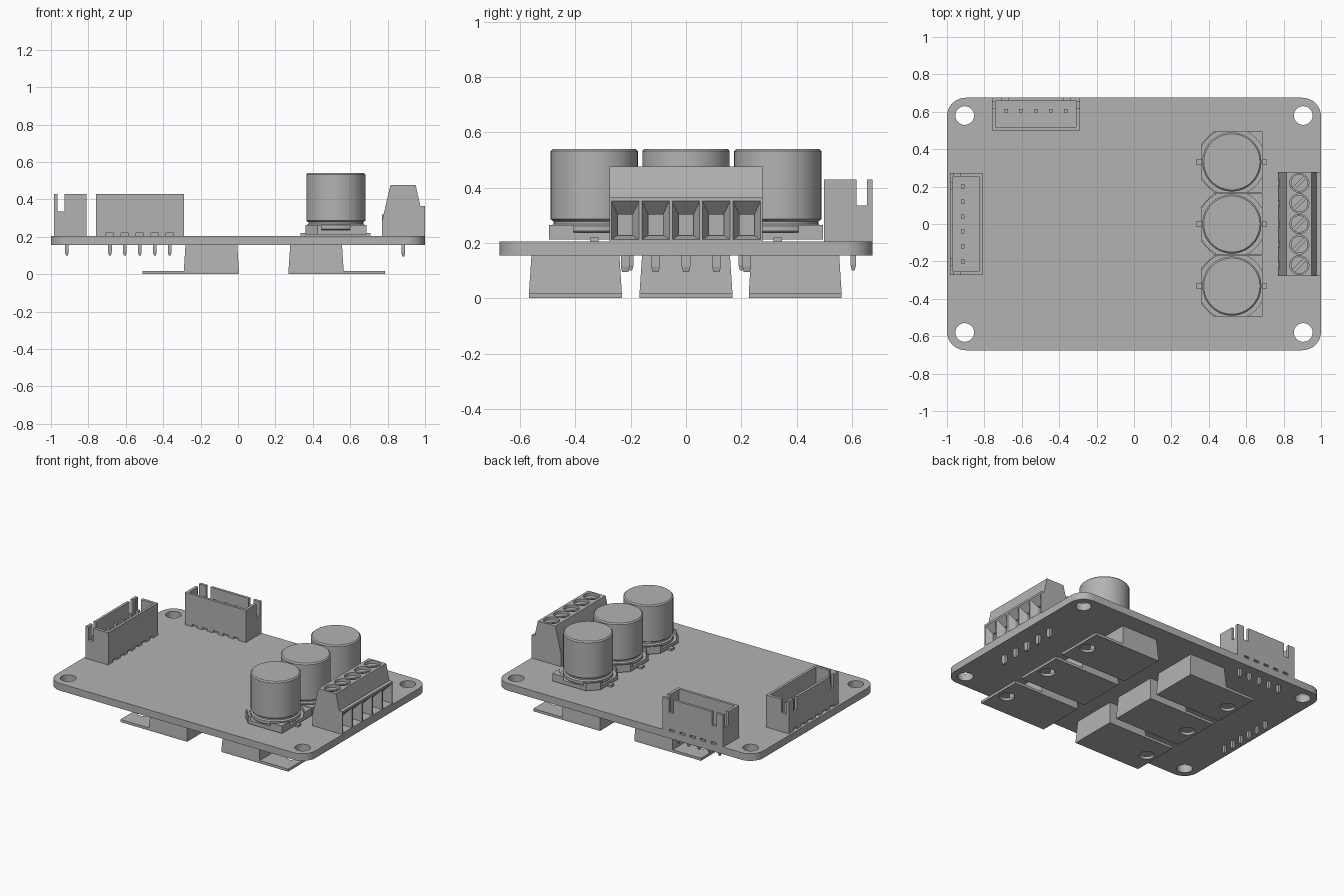
import bpy, bmesh, math
from mathutils import Matrix, Vector

cube = bpy.data.objects.get("Cube")
if cube:
    bpy.data.objects.remove(cube, do_unlink=True)

grey = bpy.data.materials.new("plain grey")
grey.use_nodes = True
colour = (0.45, 0.45, 0.45, 1)
grey.diffuse_color = colour
grey.node_tree.nodes["Principled BSDF"].inputs["Base Color"].default_value = colour

BOARD_BOTTOM, BOARD_TOP = 0.155, 0.205


# ---- helpers ----
def prism(bm, outline, vector):
    """Extrude a flat outline of 3D points along a vector."""
    face = bm.faces.new([bm.verts.new(p) for p in outline])
    ext = bmesh.ops.extrude_face_region(bm, geom=[face])
    verts = [g for g in ext["geom"] if isinstance(g, bmesh.types.BMVert)]
    bmesh.ops.translate(bm, verts=verts, vec=vector)


def box(bm, x, y, z, inset=0.0):
    """Box from ranges; inset narrows its top on every side."""
    made = bmesh.ops.create_cube(bm, size=1)["verts"]
    for v in made:
        shrink = inset if v.co.z > 0 else 0
        for axis, span in enumerate((x, y, z)):
            side = v.co[axis] > 0
            v.co[axis] = span[side]
            if axis < 2:
                v.co[axis] += -shrink if side else shrink


def cylinder(bm, x, y, r, z0, z1, sides=32):
    place = Matrix.Translation((x, y, (z0 + z1) / 2))
    bmesh.ops.create_cone(bm, cap_ends=True, segments=sides, radius1=r,
                          radius2=r, depth=z1 - z0, matrix=place)


def finish(name, bm, smooth=False):
    bmesh.ops.recalc_face_normals(bm, faces=bm.faces[:])
    mesh = bpy.data.meshes.new(name)
    bm.to_mesh(mesh)
    bm.free()
    mesh.materials.append(grey)
    obj = bpy.data.objects.new(name, mesh)
    bpy.context.collection.objects.link(obj)
    if smooth:
        smooth_edges(obj)
    return obj


def activate(obj):
    bpy.ops.object.select_all(action="DESELECT")
    obj.select_set(True)
    bpy.context.view_layer.objects.active = obj


def smooth_edges(obj):
    activate(obj)
    bpy.ops.object.shade_smooth_by_angle(angle=math.radians(30))


def cut(obj, bm):
    """Subtract a cutter mesh and discard it."""
    cutter = finish("cutter", bm)
    cutter.hide_render = True
    mod = obj.modifiers.new("cut", "BOOLEAN")
    mod.operation, mod.solver, mod.object = "DIFFERENCE", "EXACT", cutter
    activate(obj)
    bpy.ops.object.modifier_apply(modifier=mod.name)
    bpy.data.objects.remove(cutter, do_unlink=True)


def pin(bm, x, y, wx, wy, top, bottom=0.1):
    """Square pin with a tapered lower tip."""
    box(bm, (x - wx, x + wx), (y - wy, y + wy), (bottom + 0.02, top))
    box(bm, (x - wx, x + wx), (y - wy, y + wy), (bottom + 0.02, bottom), wx * 0.5)


# ---- circuit board with rounded corners and mounting holes ----
bm = bmesh.new()
radius, outline = 0.1, []
for i, (sx, sy) in enumerate([(1, 1), (-1, 1), (-1, -1), (1, -1)]):
    for k in range(9):
        a = math.radians(90 * i + 90 * k / 8)
        outline.append((sx * (1 - radius) + radius * math.cos(a),
                        sy * (0.675 - radius) + radius * math.sin(a), BOARD_BOTTOM))
prism(bm, outline, (0, 0, BOARD_TOP - BOARD_BOTTOM))
board = finish("circuit_board", bm)
holes = bmesh.new()
for sx in (-1, 1):
    for sy in (-1, 1):
        cylinder(holes, sx * 0.905, sy * 0.58, 0.05, 0.1, 0.3)
cut(board, holes)
smooth_edges(board)

# ---- capacitors: base, leads and can ----
CX, HALF, CH = 0.523, 0.163, 0.065
can_profile = [(0, 0.235), (0.15, 0.235), (0.158, 0.243), (0.158, 0.262),
               (0.147, 0.268), (0.147, 0.278), (0.158, 0.286),
               (0.158, 0.532), (0.15, 0.54), (0, 0.54)]
for n, cy in enumerate((-0.332, 0, 0.332), 1):
    bm = bmesh.new()
    shape = [(HALF, -HALF), (HALF, HALF), (CH - HALF, HALF), (-HALF, HALF - CH),
             (-HALF, CH - HALF), (CH - HALF, -HALF)]
    prism(bm, [(CX + x, cy + y, 0.212) for x, y in shape], (0, 0, 0.052))
    base = finish(f"capacitor_base_{n}", bm)
    bm = bmesh.new()
    cylinder(bm, CX, cy, 0.18, 0.237, 0.4, 48)
    cut(base, bm)
    smooth_edges(base)

    bm = bmesh.new()
    box(bm, (CX - 0.19, CX + 0.185), (cy - 0.016, cy + 0.016), (BOARD_TOP, 0.22))
    finish(f"capacitor_leads_{n}", bm)

    bm = bmesh.new()
    ring = [bm.verts.new((CX + r, cy, z)) for r, z in can_profile]
    edges = [bm.edges.new(pair) for pair in zip(ring, ring[1:])]
    bmesh.ops.spin(bm, geom=ring + edges, cent=(CX, cy, 0), axis=(0, 0, 1),
                   angle=math.tau, steps=48)
    bmesh.ops.remove_doubles(bm, verts=bm.verts[:], dist=0.0005)
    finish(f"capacitor_can_{n}", bm, smooth=True)

# ---- screw terminal block ----
cells = [0.11 * k for k in range(-2, 3)]
bm = bmesh.new()
side = [(0.77, 0.205), (0.77, 0.285), (0.815, 0.477), (0.95, 0.477),
        (0.975, 0.365), (1.0, 0.365), (1.0, 0.205)]
prism(bm, [(x, -0.277, z) for x, z in side], (0, 0.554, 0))
block = finish("terminal_block", bm)

funnels, sockets, wells = bmesh.new(), bmesh.new(), bmesh.new()
for y in cells:
    # sloped wire entry, then a straight socket behind it
    mouth = [(1.001, y + sy * 0.05, 0.282 + sz * 0.07)
             for sy, sz in ((-1, -1), (1, -1), (1, 1), (-1, 1))]
    throat = [(0.955, y + (p[1] - y) * 0.54, 0.265 + (p[2] - 0.282) * 0.54) for p in mouth]
    a = [funnels.verts.new(p) for p in mouth]
    b = [funnels.verts.new(p) for p in throat]
    funnels.faces.new(a)
    funnels.faces.new(b[::-1])
    for k in range(4):
        j = (k + 1) % 4
        funnels.faces.new((a[k], b[k], b[j], a[j]))
    box(sockets, (0.9, 0.96), (y - 0.026, y + 0.026), (0.228, 0.302))
    cylinder(wells, 0.884, y, 0.051, 0.425, 0.6)
for cutter in (funnels, sockets, wells):
    cut(block, cutter)
smooth_edges(block)

bm = bmesh.new()
for y in cells:
    cylinder(bm, 0.884, y, 0.046, 0.42, 0.46)
screws = finish("terminal_screws", bm)
slots = bmesh.new()
for y in cells:
    part = bmesh.new()
    box(part, (-0.06, 0.06), (-0.008, 0.008), (0.445, 0.5))
    part.transform(Matrix.Translation((0.884, y, 0)) @ Matrix.Rotation(math.radians(45), 4, "Z"))
    temp = bpy.data.meshes.new("slot")
    part.to_mesh(temp)
    part.free()
    slots.from_mesh(temp)
    bpy.data.meshes.remove(temp)
cut(screws, slots)
smooth_edges(screws)

bm = bmesh.new()
for y in cells:
    box(bm, (0.77, 0.8), (y - 0.016, y + 0.016), (0.26, 0.32))
    pin(bm, 0.884, y, 0.01, 0.016, 0.21, 0.095)
finish("terminal_ribs_and_pins", bm)


# ---- pin headers: open shroud with slotted walls ----
def header(name, count, half, location, turn):
    xs = [0.08 * (k - (count - 1) / 2) for k in range(count)]
    place = Matrix.Translation(Vector(location)) @ Matrix.Rotation(turn, 4, "Z")
    bm = bmesh.new()
    box(bm, (-half, half), (-0.105, 0.07), (BOARD_TOP, 0.43))
    shroud = finish(name + "_shroud", bm)
    cavity, ends, keys, notches = (bmesh.new() for _ in range(4))
    box(cavity, (0.02 - half, half - 0.02), (-0.087, 0.052), (0.25, 0.5))
    box(ends, (-half - 0.1, half + 0.1), (0.012, 0.05), (0.335, 0.5))
    for s in (-1, 1):
        mid = s * (half - 0.07)
        box(keys, (mid - 0.018, mid + 0.018), (0.03, 0.1), (0.335, 0.5))
    for x in xs:
        for lo, hi in ((-0.15, -0.09), (0.055, 0.1)):
            box(notches, (x - 0.02, x + 0.02), (lo, hi), (0.19, 0.221))
    for cutter in (cavity, ends, keys, notches):
        cut(shroud, cutter)
    bm = bmesh.new()
    for x in xs:
        pin(bm, x, 0, 0.01, 0.01, 0.38)
    pins = finish(name + "_pins", bm)
    for obj in (shroud, pins):
        obj.data.transform(place)


header("back_header", 5, 0.235, (-0.525, 0.605, 0), 0)
header("right_header", 6, 0.273, (-0.915, 0, 0), math.pi / 2)

# ---- power packages under the board, each with a drilled tab ----
for row, start in (("right", -0.51), ("left", 0.27)):
    tab_side = -1 if row == "right" else 1
    x0, x1 = (-0.29, 0.005) if row == "right" else (0.27, 0.565)
    hole_x = -0.44 if row == "right" else 0.715
    for n, y in enumerate((-0.4, 0, 0.395), 1):
        bm = bmesh.new()
        box(bm, (x0, x1), (y - 0.168, y + 0.168), (0.018, BOARD_BOTTOM), 0.009)
        finish(f"{row}_package_body_{n}", bm)
        bm = bmesh.new()
        box(bm, (start, start + 0.515), (y - 0.168, y + 0.168), (0, 0.018))
        tab = finish(f"{row}_package_tab_{n}", bm)
        hole = bmesh.new()
        cylinder(hole, hole_x, y, 0.048, -0.1, 0.1)
        cut(tab, hole)
        smooth_edges(tab)
